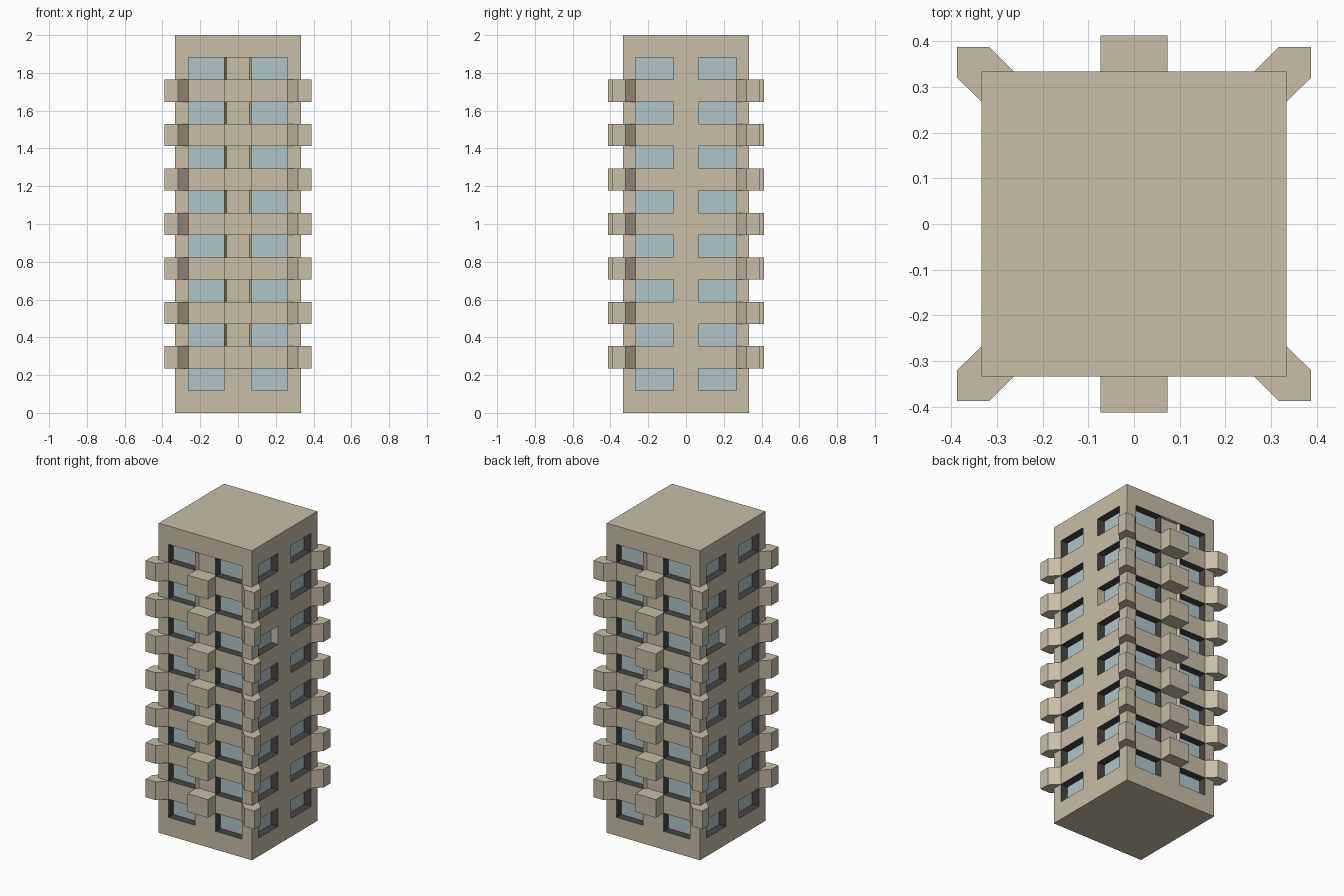
import bpy, bmesh
from math import pi
from mathutils import Matrix, Vector

if "Cube" in bpy.data.objects:
    bpy.data.objects.remove(bpy.data.objects["Cube"])

H = 1 / 3                    # half width of the tower
FLOOR = 2 / 17               # height of one horizontal band
GLASS_DEPTH = 0.05
RECESS_DEPTH, RECESS_TAPER = 0.02, 0.012


def material(name, rgb):
    m = bpy.data.materials.new(name)
    m.diffuse_color = (*rgb, 1)
    m.use_nodes = True
    m.node_tree.nodes["Principled BSDF"].inputs["Base Color"].default_value = m.diffuse_color
    return m


stone = material("stone", (0.58, 0.51, 0.38))
dark = material("dark_reveal", (0.06, 0.06, 0.06))
blue = material("glass", (0.43, 0.56, 0.58))

walls, reveals, panes, balconies = (bmesh.new() for _ in range(4))


def quad(bm, pts):
    bm.faces.new([bm.verts.new(p) for p in pts])


def finish(bm, name, mat):
    bmesh.ops.remove_doubles(bm, verts=bm.verts, dist=1e-5)
    me = bpy.data.meshes.new(name)
    bm.to_mesh(me)
    bm.free()
    me.materials.append(mat)
    bpy.context.collection.objects.link(bpy.data.objects.new(name, me))


def facade(turn, inner, outer, is_front):
    """One side: a 5 x 17 grid of wall cells, windows and recesses."""
    rot = Matrix.Rotation(turn, 3, 'Z')
    us = [-H, -outer, -inner, inner, outer, H]

    def rect(u0, u1, z0, z1, w):
        return [rot @ Vector(p) for p in ((u0, -H - w, z0), (u1, -H - w, z0),
                                          (u1, -H - w, z1), (u0, -H - w, z1))]

    for row in range(17):
        z0, z1 = row * FLOOR, (row + 1) * FLOOR
        window_row = row % 2 == 1
        balcony_row = not window_row and 2 <= row <= 14
        for col in range(5):
            u0, u1 = us[col], us[col + 1]
            front = rect(u0, u1, z0, z1, 0)
            if window_row and col in (1, 3):
                # window pocket: four reveals and a pane
                back = rect(u0, u1, z0, z1, -GLASS_DEPTH)
                for i in range(4):
                    j = (i + 1) % 4
                    # two inner reveals on each side facade are bare stone
                    bare = not is_front and row == 11 and i == (1 if col == 1 else 3)
                    quad(walls if bare else reveals,
                         (front[i], front[j], back[j], back[i]))
                quad(panes, back)
            elif window_row and col == 2 and is_front and row > 1:
                # tapered recess above each middle balcony
                back = rect(u0 + RECESS_TAPER, u1 - RECESS_TAPER, z0, z1, -RECESS_DEPTH)
                for i in range(4):
                    j = (i + 1) % 4
                    quad(walls, (front[i], front[j], back[j], back[i]))
                quad(walls, back)
            elif balcony_row and (col in (0, 4) or (col == 2 and is_front)):
                continue         # covered by a balcony
            else:
                quad(walls, front)


def balcony(profile, row):
    """Extrude a plan outline; its open back joins the wall."""
    lo = [Vector((x, y, row * FLOOR)) for x, y in profile]
    hi = [p + Vector((0, 0, FLOOR)) for p in lo]
    for i in range(len(lo) - 1):
        quad(balconies, (lo[i], lo[i + 1], hi[i + 1], hi[i]))
    # the first and last outline points lie on the wall
    corner = [Vector((*c, 0)) for c in ([(H * (1 if lo[0].x > 0 else -1),
              H * (1 if lo[0].y > 0 else -1))] if len(profile) == 5 else [])]
    for ring, z in ((lo, row * FLOOR), (hi, (row + 1) * FLOOR)):
        quad(balconies, ring + [c + Vector((0, 0, z)) for c in corner])


# four facades
for k in range(4):
    if k % 2 == 0:
        facade(k * pi / 2, 0.073, 0.263, True)
    else:
        facade(k * pi / 2, 0.067, 0.267, False)

# roof and base
for z in (0, 2):
    quad(walls, [(-H, -H, z), (H, -H, z), (H, H, z), (-H, H, z)])

# middle and corner balconies
middle = [(-0.073, H), (-0.073, 0.413), (0.073, 0.413), (0.073, H)]
corner = [(0.263, H), (0.317, 0.388), (0.388, 0.388), (0.388, 0.321), (H, 0.267)]
for row in range(2, 15, 2):
    for sy in (-1, 1):
        balcony([(x, y * sy) for x, y in middle], row)
        for sx in (-1, 1):
            balcony([(x * sx, y * sy) for x, y in corner], row)

# consistent outward normals on the closed shapes
bmesh.ops.remove_doubles(balconies, verts=balconies.verts, dist=1e-5)
bmesh.ops.recalc_face_normals(balconies, faces=balconies.faces)
for f in walls.faces:
    f.normal_update()
    if abs(f.normal.z) > 0.9 and f.calc_center_median().z < 1e-4:
        f.normal_flip()

finish(walls, "tower_walls", stone)
finish(reveals, "window_reveals", dark)
finish(panes, "window_panes", blue)
finish(balconies, "balconies", stone)
